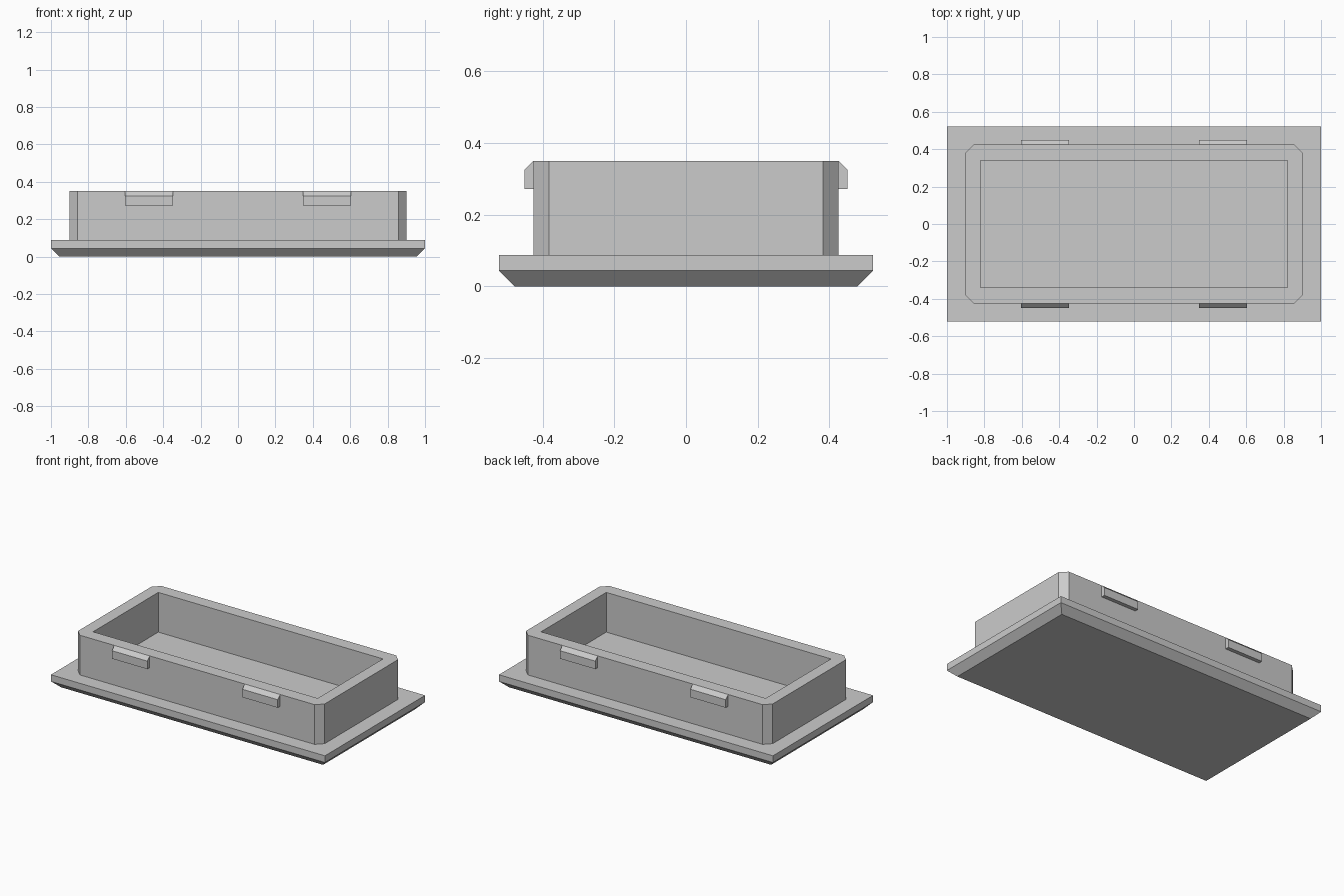
import bpy
import bmesh

if "Cube" in bpy.data.objects:
    bpy.data.objects.remove(bpy.data.objects["Cube"], do_unlink=True)

# Single grey plastic
GREY = (0.6, 0.6, 0.6, 1.0)
plastic = bpy.data.materials.new("grey_plastic")
plastic.use_nodes = True
plastic.diffuse_color = GREY
plastic.node_tree.nodes["Principled BSDF"].inputs["Base Color"].default_value = GREY

FLANGE_TOP, RIM_TOP = 0.088, 0.35
WALL_X, WALL_Y = 0.90, 0.425


def rectangle(hx, hy, cut=0.0):
    """Centred rectangle outline, counter-clockwise, each corner cut at 45 degrees."""
    points = []
    for sx, sy in ((1, -1), (1, 1), (-1, 1), (-1, -1)):
        pair = [(sx * (hx - cut), sy * hy), (sx * hx, sy * (hy - cut))]
        points += pair if sx * sy < 0 else pair[::-1]
    return points


def ring(bm, outline, z):
    return [bm.verts.new((x, y, z)) for x, y in outline]


def bridge(bm, lower, upper):
    n = len(lower)
    for i in range(n):
        j = (i + 1) % n
        bm.faces.new((lower[i], lower[j], upper[j], upper[i]))


def finish(name, bm):
    bmesh.ops.remove_doubles(bm, verts=bm.verts, dist=1e-5)
    bmesh.ops.recalc_face_normals(bm, faces=bm.faces)
    mesh = bpy.data.meshes.new(name)
    bm.to_mesh(mesh)
    bm.free()
    mesh.materials.append(plastic)
    obj = bpy.data.objects.new(name, mesh)
    bpy.context.collection.objects.link(obj)
    return obj


# Flange plate with a bevelled underside
bm = bmesh.new()
corners = ((1, -1), (1, 1), (-1, 1), (-1, -1))
levels = ((0.956, 0.478, 0.0), (1.0, 0.522, 0.044), (1.0, 0.522, FLANGE_TOP))
rings = [ring(bm, [(sx * hx, sy * hy) for sx, sy in corners], z) for hx, hy, z in levels]
for low, high in zip(rings, rings[1:]):
    bridge(bm, low, high)
bm.faces.new(rings[0][::-1])
bm.faces.new(rings[-1])
finish("flange_plate", bm)

# Upright wall: cut corners outside, square corners inside
bm = bmesh.new()
outer = rectangle(WALL_X, WALL_Y, 0.043)
inner = rectangle(0.82, 0.34, 0.0)
loops = [ring(bm, line, z) for line, z in (
    (outer, FLANGE_TOP), (outer, RIM_TOP), (inner, RIM_TOP), (inner, FLANGE_TOP))]
for a, b in zip(loops, loops[1:] + loops[:1]):
    bridge(bm, a, b)
bmesh.ops.dissolve_degenerate(bm, dist=1e-5, edges=bm.edges)
finish("upright_wall", bm)

# Snap clips: sloped-top profile extruded along the long walls
PROFILE = ((WALL_Y, 0.272), (0.45, 0.272), (0.45, 0.325), (WALL_Y, RIM_TOP))
for side_y, front_back in ((-1, "front"), (1, "back")):
    for side_x, left_right in ((-1, "right"), (1, "left")):
        bm = bmesh.new()
        ends = [[bm.verts.new((side_x * x, side_y * y, z)) for y, z in PROFILE]
                for x in (0.347, 0.605)]
        bridge(bm, *ends)
        bm.faces.new(ends[0])
        bm.faces.new(ends[1])
        finish(f"{front_back}_{left_right}_clip", bm)
